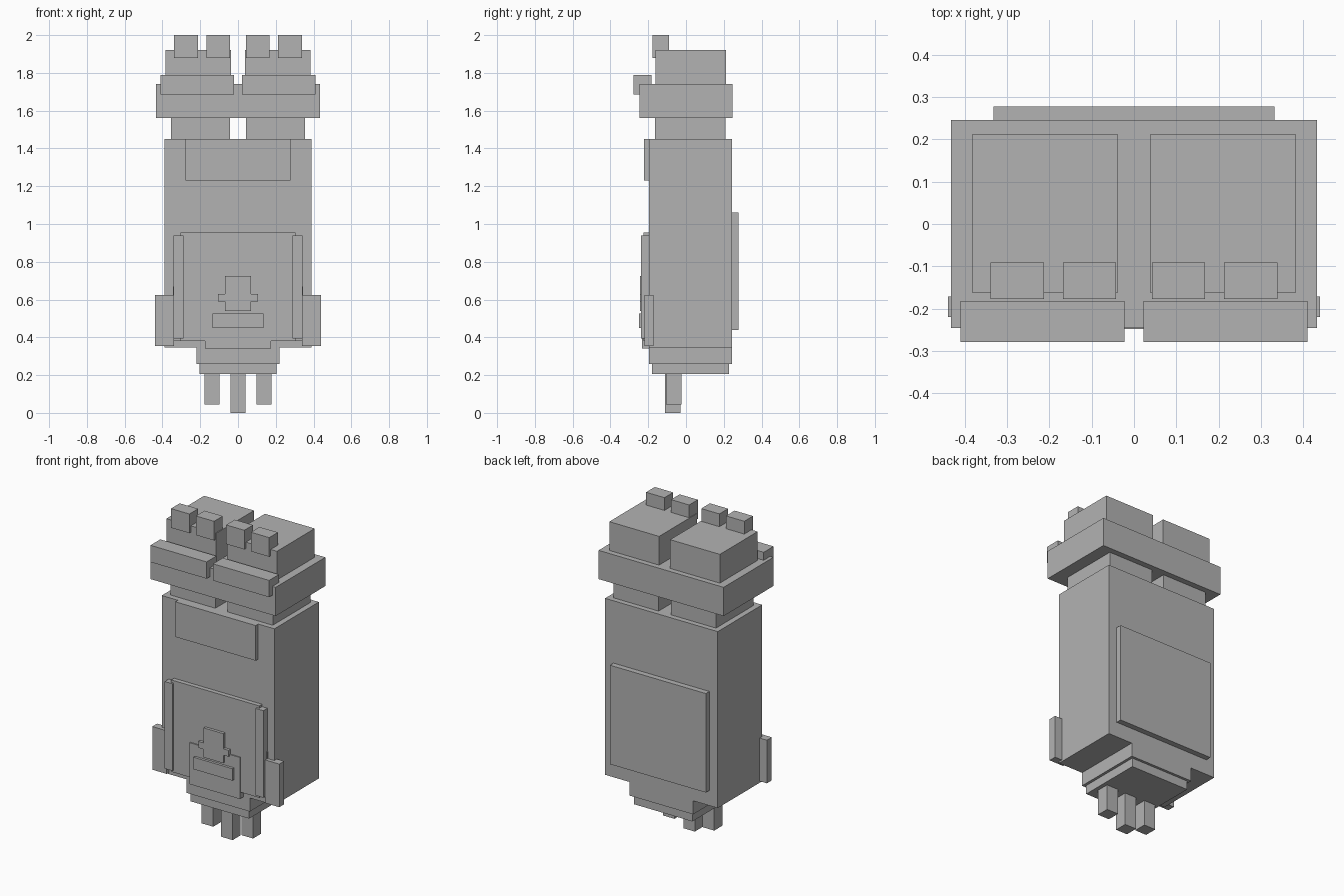
import bpy

cube = bpy.data.objects.get("Cube")
if cube:
    bpy.data.objects.remove(cube, do_unlink=True)

grey = bpy.data.materials.new("plain grey")
grey.use_nodes = True
tone = (0.45, 0.45, 0.45, 1)
grey.diffuse_color = tone
grey.node_tree.nodes["Principled BSDF"].inputs["Base Color"].default_value = tone


def box(name, x, y, z):
    """Box spanning the given (low, high) range on each axis."""
    spans = (x, y, z)
    bpy.ops.mesh.primitive_cube_add(size=1, location=[(a + b) / 2 for a, b in spans])
    ob = bpy.context.object
    ob.name = name
    ob.scale = [b - a for a, b in spans]
    bpy.ops.object.transform_apply(location=False, rotation=False, scale=True)
    ob.data.materials.append(grey)
    return ob


def centred(name, half, y, z):
    return box(name, (-half, half), y, z)


def pair(name, x, y, z):
    box("left_" + name, x, y, z)
    box("right_" + name, (-x[1], -x[0]), y, z)


# Main body with its front and back panels
centred("body", 0.39, (-0.197, 0.243), (0.345, 1.45))
centred("back_panel", 0.332, (0.23, 0.278), (0.44, 1.06))
centred("upper_front_panel", 0.278, (-0.222, -0.18), (1.23, 1.45))

# Layered lower front
centred("apron_upper", 0.305, (-0.225, -0.18), (0.66, 0.955))
centred("apron_lower", 0.345, (-0.205, -0.18), (0.38, 0.67))
centred("apron_skirt", 0.305, (-0.225, -0.18), (0.38, 0.67))
centred("apron_centre", 0.175, (-0.232, -0.18), (0.34, 0.60))
centred("emblem_post", 0.068, (-0.243, -0.2), (0.54, 0.725))
centred("emblem_arms", 0.105, (-0.243, -0.2), (0.59, 0.63))
centred("emblem_bar", 0.135, (-0.248, -0.2), (0.45, 0.525))
pair("apron_strip", (0.288, 0.342), (-0.238, -0.18), (0.395, 0.94))
pair("side_flap", (0.34, 0.44), (-0.22, -0.172), (0.355, 0.625))

# Neck, collar and crown
pair("neck_block", (0.043, 0.355), (-0.163, 0.21), (1.45, 1.57))
centred("collar", 0.433, (-0.246, 0.246), (1.56, 1.74))
pair("crown_block", (0.038, 0.383), (-0.162, 0.212), (1.73, 1.92))
pair("brow_block", (0.022, 0.411), (-0.279, -0.182), (1.685, 1.79))
pair("inner_stud", (0.042, 0.168), (-0.177, -0.091), (1.88, 2.0))
pair("outer_stud", (0.213, 0.34), (-0.177, -0.091), (1.88, 2.0))

# Stepped base and its three prongs
centred("base_upper_step", 0.22, (-0.197, 0.243), (0.26, 0.35))
centred("base_lower_step", 0.203, (-0.18, 0.227), (0.205, 0.265))
centred("centre_prong", 0.04, (-0.11, -0.03), (0, 0.21))
pair("prong", (0.098, 0.178), (-0.105, -0.025), (0.045, 0.21))
